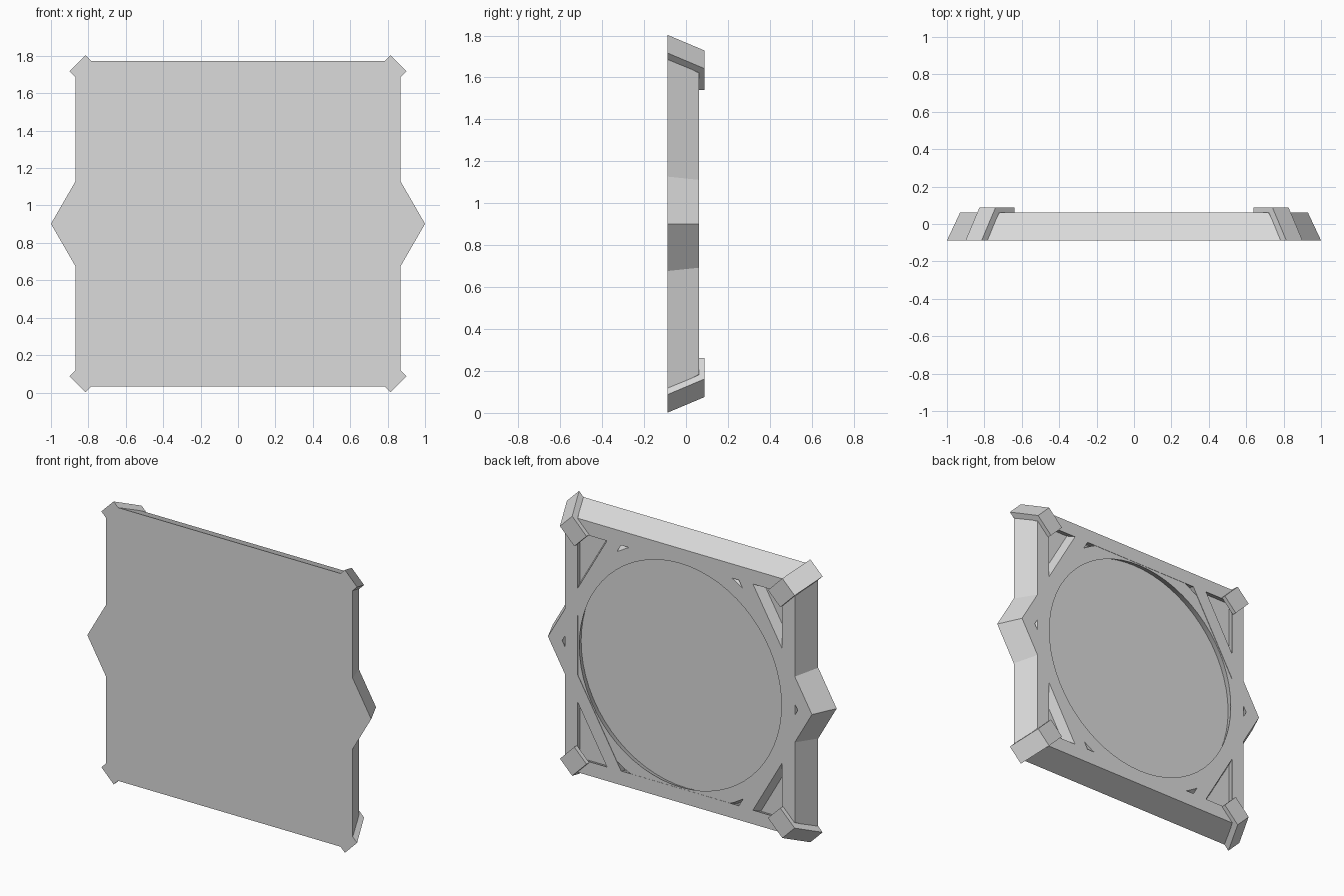
import bpy, bmesh, math
from mathutils import Vector

cube = bpy.data.objects.get("Cube")
if cube:
    bpy.data.objects.remove(cube, do_unlink=True)

FRONT, FLOOR, REAR, LIP = -0.088, 0.0, 0.061, 0.088   # depth planes
MID = 0.902                                           # height of the panel centre
GREY = (0.71, 0.71, 0.71, 1)

mat = bpy.data.materials.new("light grey")
mat.use_nodes = True
mat.diffuse_color = GREY
mat.node_tree.nodes["Principled BSDF"].inputs["Base Color"].default_value = GREY


def finish(name, bm):
    bmesh.ops.recalc_face_normals(bm, faces=bm.faces)
    mesh = bpy.data.meshes.new(name)
    bm.to_mesh(mesh)
    bm.free()
    mesh.materials.append(mat)
    obj = bpy.data.objects.new(name, mesh)
    bpy.context.collection.objects.link(obj)
    return obj


def polygon(sides, radius):
    """Regular outline with its first corner on +x."""
    steps = [2 * math.pi * i / sides for i in range(sides)]
    return [(radius * math.cos(a), radius * math.sin(a)) for a in steps]


def cut_square(half, corner):
    """Square outline whose corners are cut at a diagonal distance."""
    k = corner * math.sqrt(2) - half
    return [(half, -k), (half, k), (k, half), (-k, half),
            (-half, k), (-half, -k), (-k, -half), (k, -half)]


def loft(name, loops, closed):
    """Bridge outlines (points, y); join last to first, or cap both ends."""
    bm = bmesh.new()
    rows = [[bm.verts.new((x, y, MID + z)) for x, z in pts] for pts, y in loops]
    n = len(rows[0])
    pairs = list(zip(rows, rows[1:]))
    if closed:
        pairs.append((rows[-1], rows[0]))
    else:
        bm.faces.new(rows[0])
        bm.faces.new(rows[-1])
    for a, b in pairs:
        for i in range(n):
            j = (i + 1) % n
            bm.faces.new((a[i], a[j], b[j], b[i]))
    return finish(name, bm)


def frame(name, outline, outer_front, outer_rear, inner_rear, inner_front, rear=REAR):
    return loft(name, [(outline(*outer_front), FRONT), (outline(*outer_rear), rear),
                       (outline(*inner_rear), rear), (outline(*inner_front), FRONT)], True)


# Slabs closing the front and forming the recessed floor
loft("front_slab", [(cut_square(0.87, 1.18), FRONT), (cut_square(0.8, 1.06), FLOOR)], False)
loft("hexagon_slab", [(polygon(6, 1.0), FRONT), (polygon(6, 0.9), FLOOR)], False)

# Tapered square, hexagonal and round frames; the round one sits a hair lower
frame("square_frame", cut_square, (0.87, 1.18), (0.809, 1.08), (0.72, 1.0), (0.785, 1.1))
frame("hexagon_frame", polygon, (6, 1.0), (6, 0.93), (6, 0.83), (6, 0.9))
ring = frame("round_frame", polygon, (64, 0.86), (64, 0.803), (64, 0.712), (64, 0.78),
             REAR - 0.004)

# Round walls are smooth, with sharp rims
bpy.ops.object.select_all(action='DESELECT')
ring.select_set(True)
bpy.context.view_layer.objects.active = ring
bpy.ops.object.shade_smooth_by_angle(angle=math.radians(30))

# Hooked corner brackets: profile as (diagonal distance, depth)
HOOK = [(1.213, FRONT), (1.108, LIP), (0.965, LIP),
        (0.965, REAR), (1.06, REAR), (1.16, FRONT)]
for sx, side in ((1, "left"), (-1, "right")):
    for sz, level in ((1, "upper"), (-1, "lower")):
        along = Vector((sx, 0, sz)).normalized()
        across = Vector((-sz, 0, sx)).normalized() * 0.061
        bm = bmesh.new()
        ends = [[bm.verts.new(along * d + across * s + Vector((0, y, MID)))
                 for d, y in HOOK] for s in (-1, 1)]
        bm.faces.new(ends[0])
        bm.faces.new(ends[1])
        for i in range(len(HOOK)):
            j = (i + 1) % len(HOOK)
            bm.faces.new((ends[0][i], ends[0][j], ends[1][j], ends[1][i]))
        finish(f"{level}_{side}_bracket", bm)
